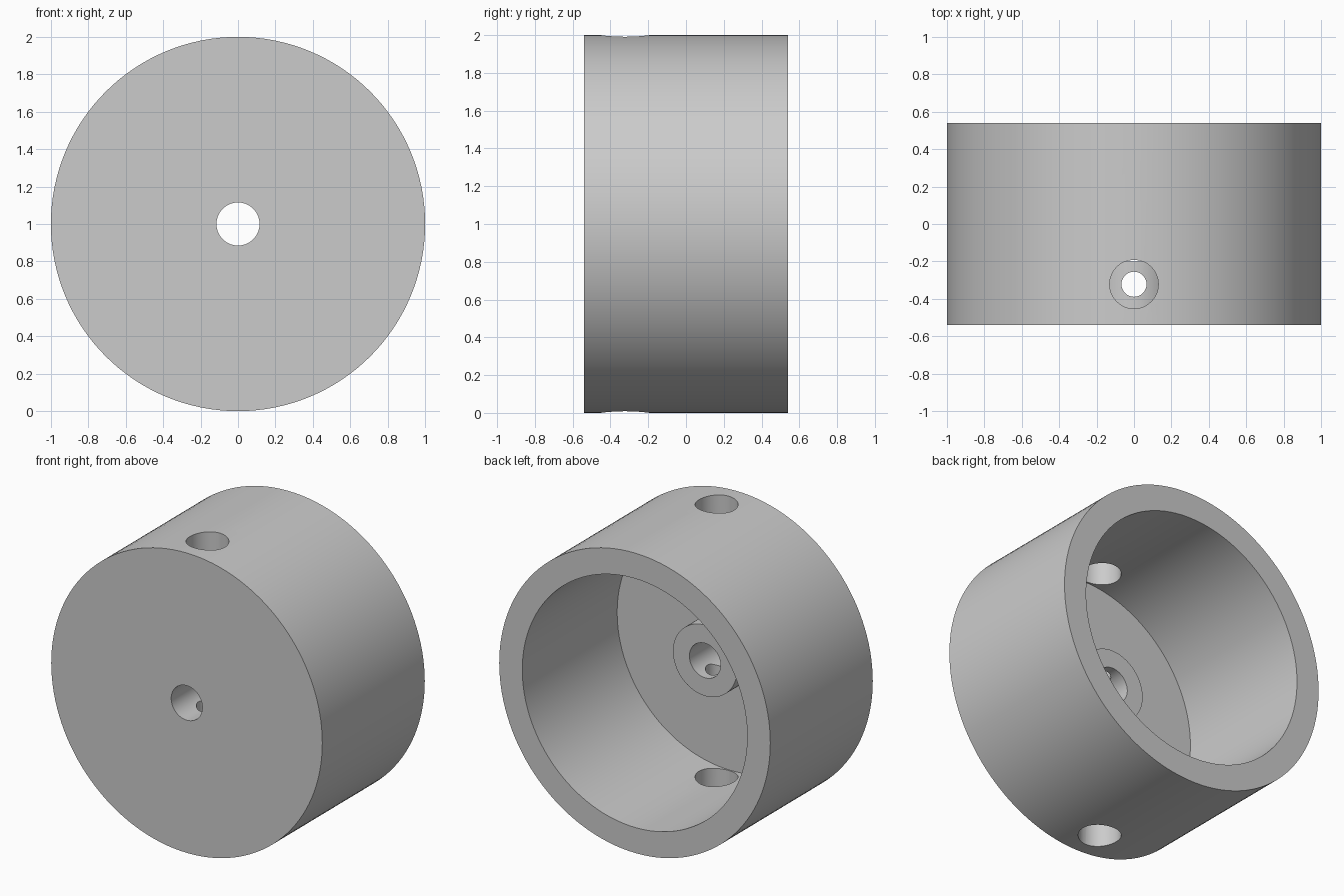
import bpy, bmesh, math
from mathutils import Matrix, Vector

cube = bpy.data.objects.get("Cube")
if cube:
    bpy.data.objects.remove(cube, do_unlink=True)

grey = bpy.data.materials.new("light grey")
grey.use_nodes = True
GREY = (0.6, 0.6, 0.6, 1)
grey.diffuse_color = GREY
grey.node_tree.nodes["Principled BSDF"].inputs["Base Color"].default_value = GREY


def lathe(name, profile, segments, matrix, ring=False):
    """Turn a (radius, height) profile about z, then place it with the matrix."""
    bm = bmesh.new()
    verts = [bm.verts.new((r, 0, h)) for r, h in profile]
    pairs = list(zip(verts, verts[1:]))
    if ring:
        pairs.append((verts[-1], verts[0]))
    edges = [bm.edges.new(p) for p in pairs]
    bmesh.ops.spin(bm, geom=verts + edges, cent=(0, 0, 0), axis=(0, 0, 1),
                   angle=math.tau, steps=segments, use_merge=True)
    bmesh.ops.remove_doubles(bm, verts=bm.verts, dist=1e-5)
    bmesh.ops.transform(bm, matrix=matrix, verts=bm.verts)
    bmesh.ops.recalc_face_normals(bm, faces=bm.faces)
    mesh = bpy.data.meshes.new(name)
    bm.to_mesh(mesh)
    bm.free()
    mesh.materials.append(grey)
    obj = bpy.data.objects.new(name, mesh)
    bpy.context.collection.objects.link(obj)
    return obj


# Cup: closed at the front, open at the back, with a bored hub on its floor
front, back, floor, hub_top = -0.54, 0.54, -0.46, -0.2
outer, inner, hub, bore = 1.0, 0.83, 0.236, 0.115
profile = [(bore, front), (outer, front), (outer, back), (inner, back),
           (inner, floor), (hub, floor), (hub, hub_top), (bore, hub_top)]
to_y = Matrix.Translation((0, 0, 1)) @ Matrix.Rotation(-math.pi / 2, 4, 'X')
cup = lathe("hub_cup", profile, 128, to_y, ring=True)

# Stepped drill: wide through the rim wall, narrow through the hub
wide, narrow, step, reach = 0.13, 0.067, 0.5, 1.1
drill_profile = [(0, -reach), (wide, -reach), (wide, -step), (narrow, -step),
                 (narrow, step), (wide, step), (wide, reach), (0, reach)]
drill = lathe("cross_drill", drill_profile, 48,
              Matrix.Translation(Vector((0, -0.322, 1))))
drill.hide_render = True

cut = cup.modifiers.new("cross holes", 'BOOLEAN')
cut.object = drill
cut.operation = 'DIFFERENCE'
cut.solver = 'EXACT'

bpy.ops.object.select_all(action='DESELECT')
cup.select_set(True)
bpy.context.view_layer.objects.active = cup
bpy.ops.object.modifier_apply(modifier=cut.name)
bpy.data.objects.remove(drill, do_unlink=True)
bpy.ops.object.shade_smooth_by_angle(angle=math.radians(30))
